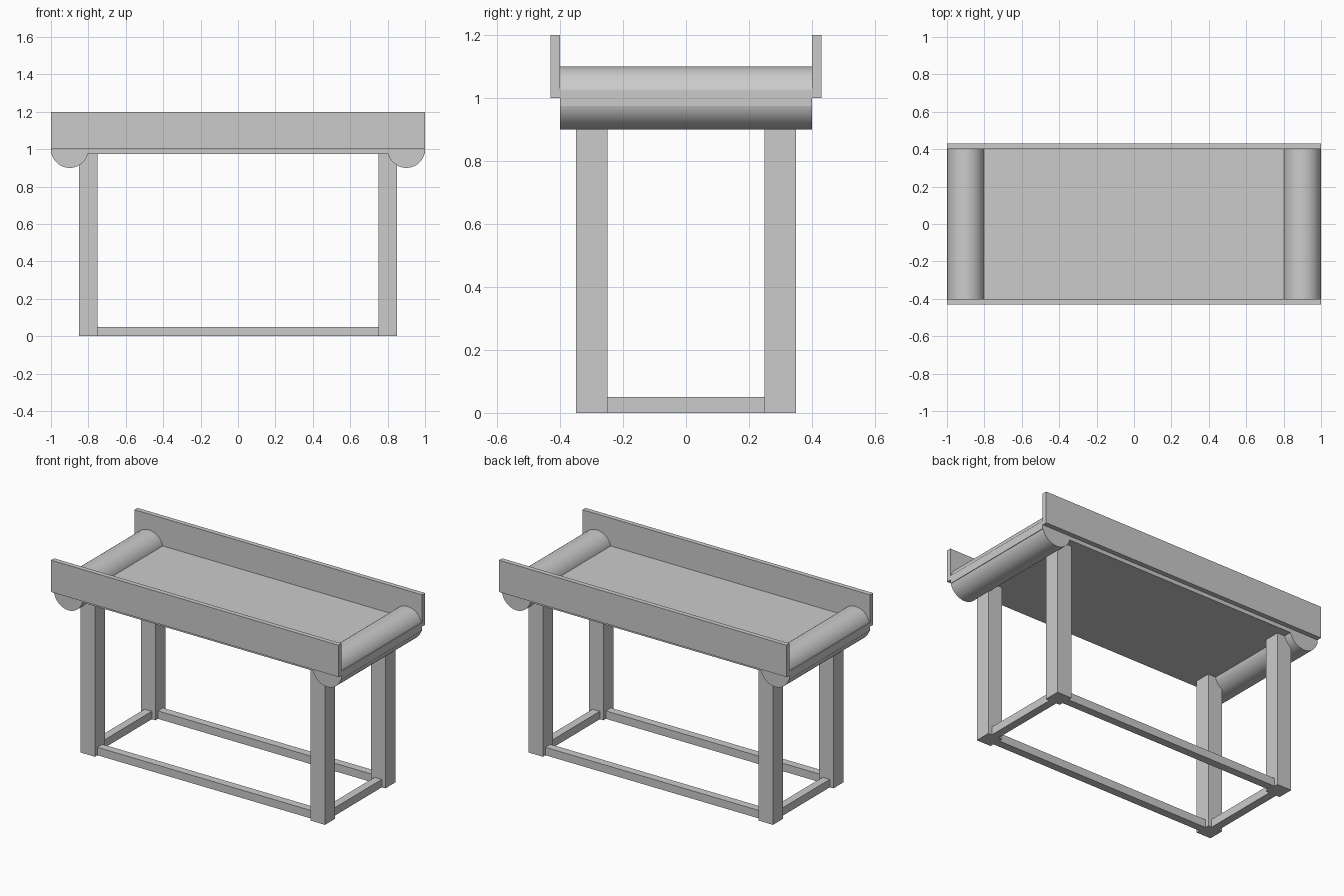
import bpy
import math

cube = bpy.data.objects.get("Cube")
if cube:
    bpy.data.objects.remove(cube, do_unlink=True)

# One plain grey for the whole model
grey = bpy.data.materials.new("light_grey")
grey.use_nodes = True
COLOUR = (0.6, 0.6, 0.6, 1.0)
grey.diffuse_color = COLOUR
grey.node_tree.nodes["Principled BSDF"].inputs["Base Color"].default_value = COLOUR


def box(name, centre, size):
    bpy.ops.mesh.primitive_cube_add(size=1, location=centre)
    ob = bpy.context.object
    ob.name = name
    ob.scale = size
    bpy.ops.object.transform_apply(location=False, rotation=False, scale=True)
    ob.data.materials.append(grey)
    return ob


def roller(name, x):
    bpy.ops.mesh.primitive_cylinder_add(vertices=64, radius=0.1, depth=0.8,
                                        location=(x, 0, 1.0),
                                        rotation=(math.pi / 2, 0, 0))
    ob = bpy.context.object
    ob.name = name
    ob.data.materials.append(grey)
    bpy.ops.object.shade_smooth_by_angle(angle=math.radians(30))


# Belt slab
box("belt", (0, 0, 1.0), (2.0, 0.8, 0.05))

SIDES_X = ((1, "left"), (-1, "right"))
SIDES_Y = ((-1, "front"), (1, "back"))

# End rollers and lower cross bars
for sx, side in SIDES_X:
    roller(f"{side}_roller", 0.9 * sx)
    box(f"{side}_cross_bar", (0.8 * sx, 0, 0.025), (0.05, 0.5, 0.05))

# Side rails, long lower bars and legs
for sy, end in SIDES_Y:
    box(f"{end}_rail", (0, 0.415 * sy, 1.1), (2.0, 0.03, 0.2))
    box(f"{end}_long_bar", (0, 0.3 * sy, 0.025), (1.5, 0.05, 0.05))
    for sx, side in SIDES_X:
        box(f"{end}_{side}_leg", (0.8 * sx, 0.3 * sy, 0.5), (0.1, 0.1, 1.0))
